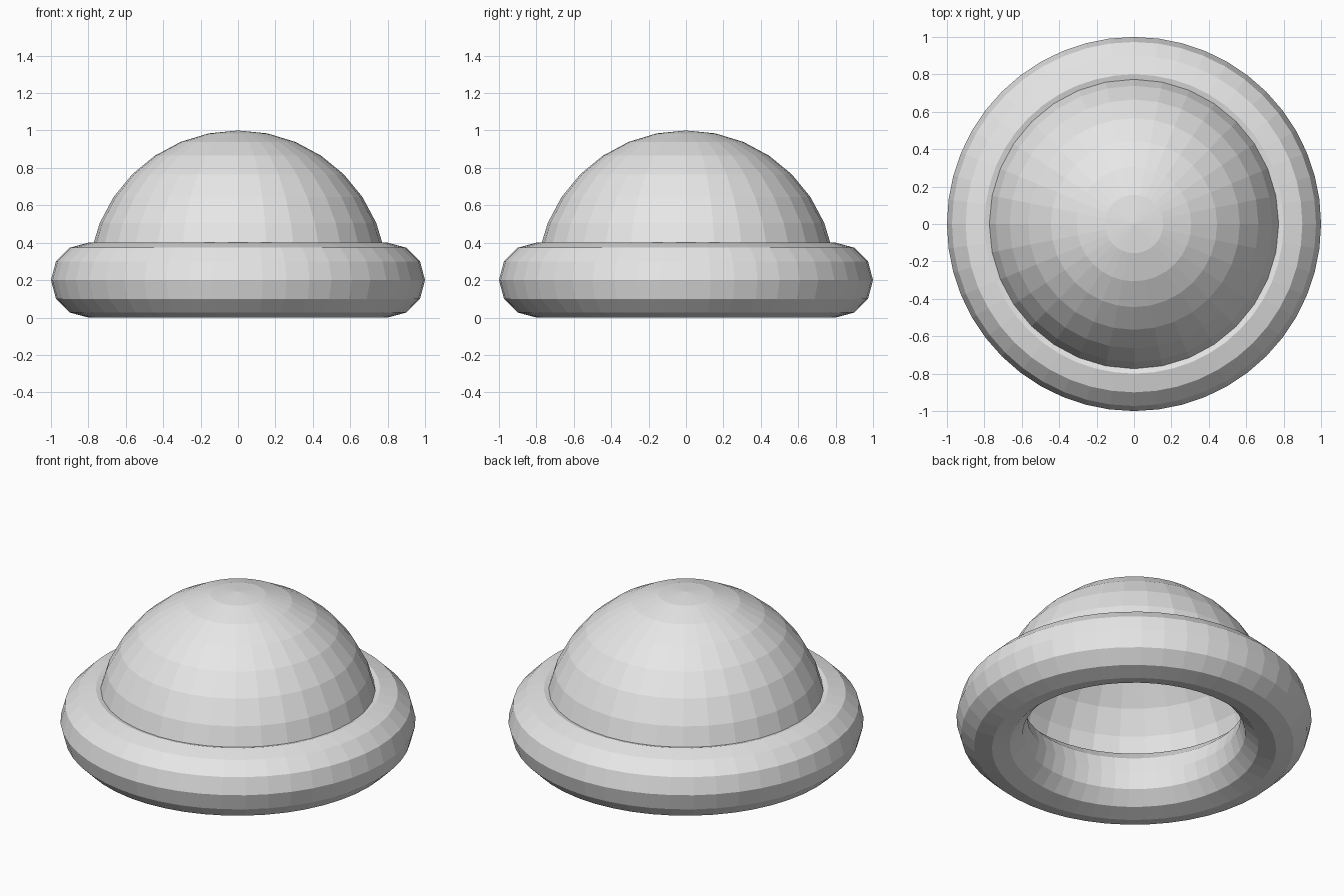
import bpy
import bmesh

cube = bpy.data.objects.get("Cube")
if cube:
    bpy.data.objects.remove(cube, do_unlink=True)

# Single light grey material
grey = bpy.data.materials.new("light_grey")
grey.use_nodes = True
colour = (0.8, 0.8, 0.8, 1)
grey.diffuse_color = colour
grey.node_tree.nodes["Principled BSDF"].inputs["Base Color"].default_value = colour

RING_RADIUS, TUBE_RADIUS = 0.8, 0.2

# Rounded ring base
bpy.ops.mesh.primitive_torus_add(
    major_radius=RING_RADIUS, minor_radius=TUBE_RADIUS,
    major_segments=48, minor_segments=12, location=(0, 0, TUBE_RADIUS))
ring = bpy.context.object
ring.name = "ring_base"
ring.data.materials.append(grey)

# Open hemisphere whose rim sits inside the ring
bpy.ops.mesh.primitive_uv_sphere_add(
    radius=RING_RADIUS, segments=32, ring_count=16, location=(0, 0, TUBE_RADIUS))
dome = bpy.context.object
dome.name = "dome"
dome.data.materials.append(grey)
bm = bmesh.new()
bm.from_mesh(dome.data)
lower = [v for v in bm.verts if v.co.z < -0.001]
bmesh.ops.delete(bm, geom=lower, context='VERTS')
bm.to_mesh(dome.data)
bm.free()
